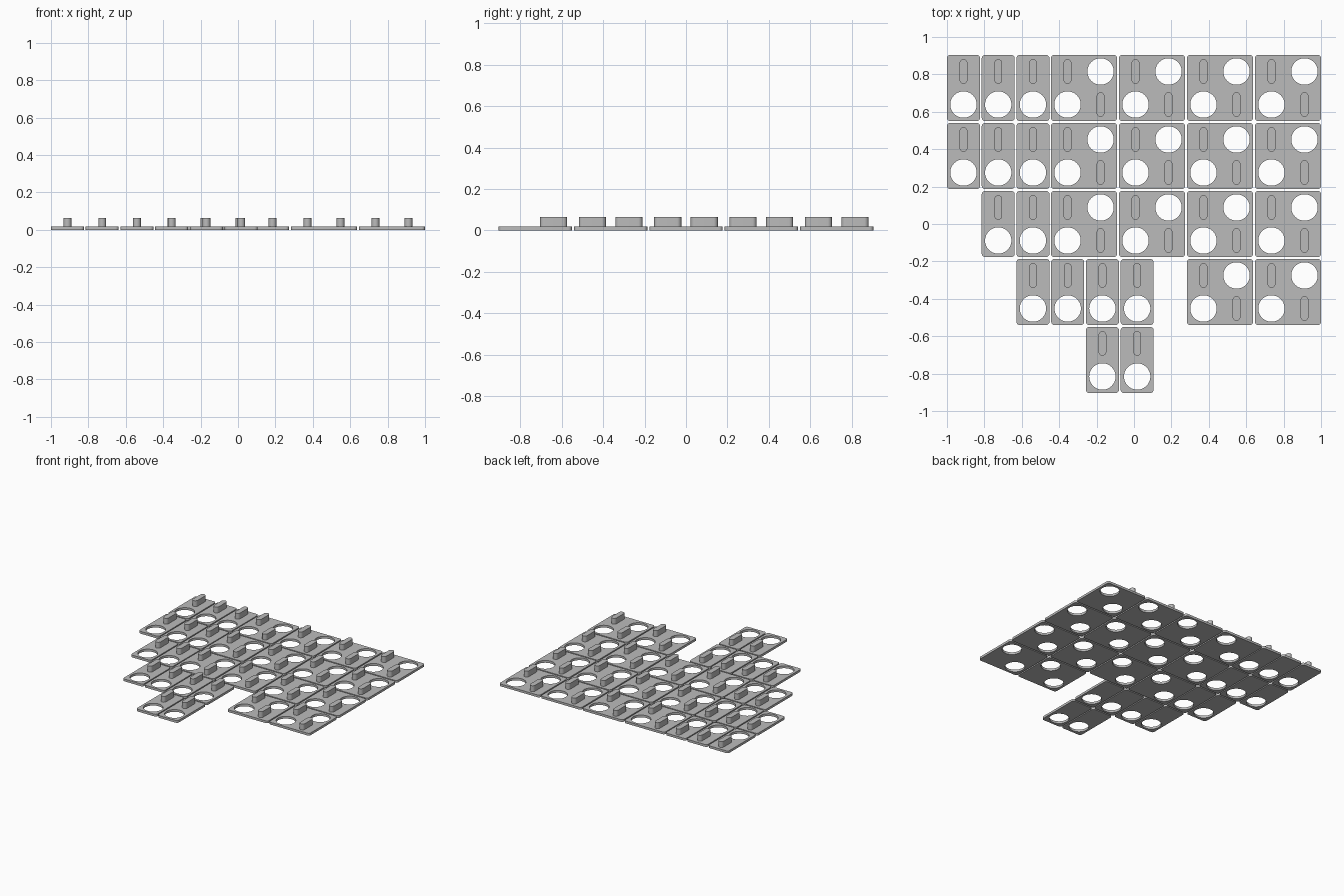
import bpy
import bmesh
from math import cos, sin, pi, radians
from mathutils import Vector

default = bpy.data.objects.get("Cube")
if default:
    bpy.data.objects.remove(default, do_unlink=True)

CELL = 0.1767            # side of one square cell
TILE = 2 * CELL          # depth of every tile
PITCH = 0.3635           # spacing of rows and of wide tiles
NARROW = 0.1857          # spacing of narrow tiles
BASE, TOP = 0.018, 0.064  # plate and peg heights
HOLE_R, PEG_R, PEG_LEN, CORNER = 0.0705, 0.021, 0.131, 0.018

grey = bpy.data.materials.new("plain_grey")
grey.use_nodes = True
colour = (0.5, 0.5, 0.5, 1)
grey.diffuse_color = colour
grey.node_tree.nodes["Principled BSDF"].inputs["Base Color"].default_value = colour


def rounded(w, d, r, steps):
    """Outline of a rounded rectangle around the origin."""
    points = []
    for quarter, (sx, sy) in enumerate([(1, 1), (-1, 1), (-1, -1), (1, -1)]):
        for i in range(steps + 1):
            a = (quarter + i / steps) * pi / 2
            points.append(Vector((sx * (w / 2 - r) + r * cos(a),
                                  sy * (d / 2 - r) + r * sin(a), 0)))
    return points


def circle(centre, r, n=48):
    return [Vector((centre[0] + r * cos(2 * pi * i / n),
                    centre[1] + r * sin(2 * pi * i / n), 0)) for i in range(n)]


def slab(name, loops, z0, z1):
    """Fill the outlines (later ones are holes) and raise them into a slab."""
    bm = bmesh.new()
    for loop in loops:
        verts = []
        for p in loop:
            if not verts or ((verts[-1].co.xy - p.xy).length > 1e-4
                             and (verts[0].co.xy - p.xy).length > 1e-4):
                verts.append(bm.verts.new((p.x, p.y, z0)))
        for a, b in zip(verts, verts[1:] + verts[:1]):
            bm.edges.new((a, b))
    bmesh.ops.triangle_fill(bm, use_beauty=True, edges=bm.edges[:], normal=(0, 0, 1))
    raised = bmesh.ops.extrude_face_region(bm, geom=bm.faces[:], use_keep_orig=True)
    top = [g for g in raised["geom"] if isinstance(g, bmesh.types.BMVert)]
    bmesh.ops.translate(bm, verts=top, vec=(0, 0, z1 - z0))
    bmesh.ops.recalc_face_normals(bm, faces=bm.faces[:])
    mesh = bpy.data.meshes.new(name)
    bm.to_mesh(mesh)
    bm.free()
    mesh.materials.append(grey)
    mesh.shade_smooth()
    mesh.set_sharp_from_angle(angle=radians(30))
    return mesh


def place(name, mesh, x, y):
    ob = bpy.data.objects.new(name, mesh)
    ob.location = (x, y, 0)
    bpy.context.scene.collection.objects.link(ob)


# Shared shapes: peg, one-cell-wide tile, two-cell-wide tile
h = CELL / 2
peg = slab("peg", [rounded(2 * PEG_R, PEG_LEN, PEG_R, 8)], BASE / 2, TOP)
narrow = slab("narrow_tile", [rounded(CELL, TILE, CORNER, 5),
                              circle((0, -h), HOLE_R)], 0, BASE)
wide = slab("wide_tile", [rounded(TILE, TILE, CORNER, 5),
                          circle((-h, -h), HOLE_R), circle((h, h), HOLE_R)], 0, BASE)

# Each row from the back: columns of narrow tiles, columns of wide tiles
rows = [
    (range(0, 3), range(0, 4)),
    (range(0, 3), range(0, 4)),
    (range(1, 3), range(0, 4)),
    (range(2, 6), range(2, 4)),
    (range(4, 6), range(0)),
]
for r, (narrow_cols, wide_cols) in enumerate(rows):
    y = (2 - r) * PITCH
    for c in narrow_cols:
        x = -1 + CELL / 2 + c * NARROW
        place("narrow_tile", narrow, x, y)
        place("peg", peg, x, y + h)
    for c in wide_cols:
        x = 1 - TILE / 2 - (3 - c) * PITCH
        place("wide_tile", wide, x, y)
        place("peg", peg, x - h, y + h)
        place("peg", peg, x + h, y - h)
